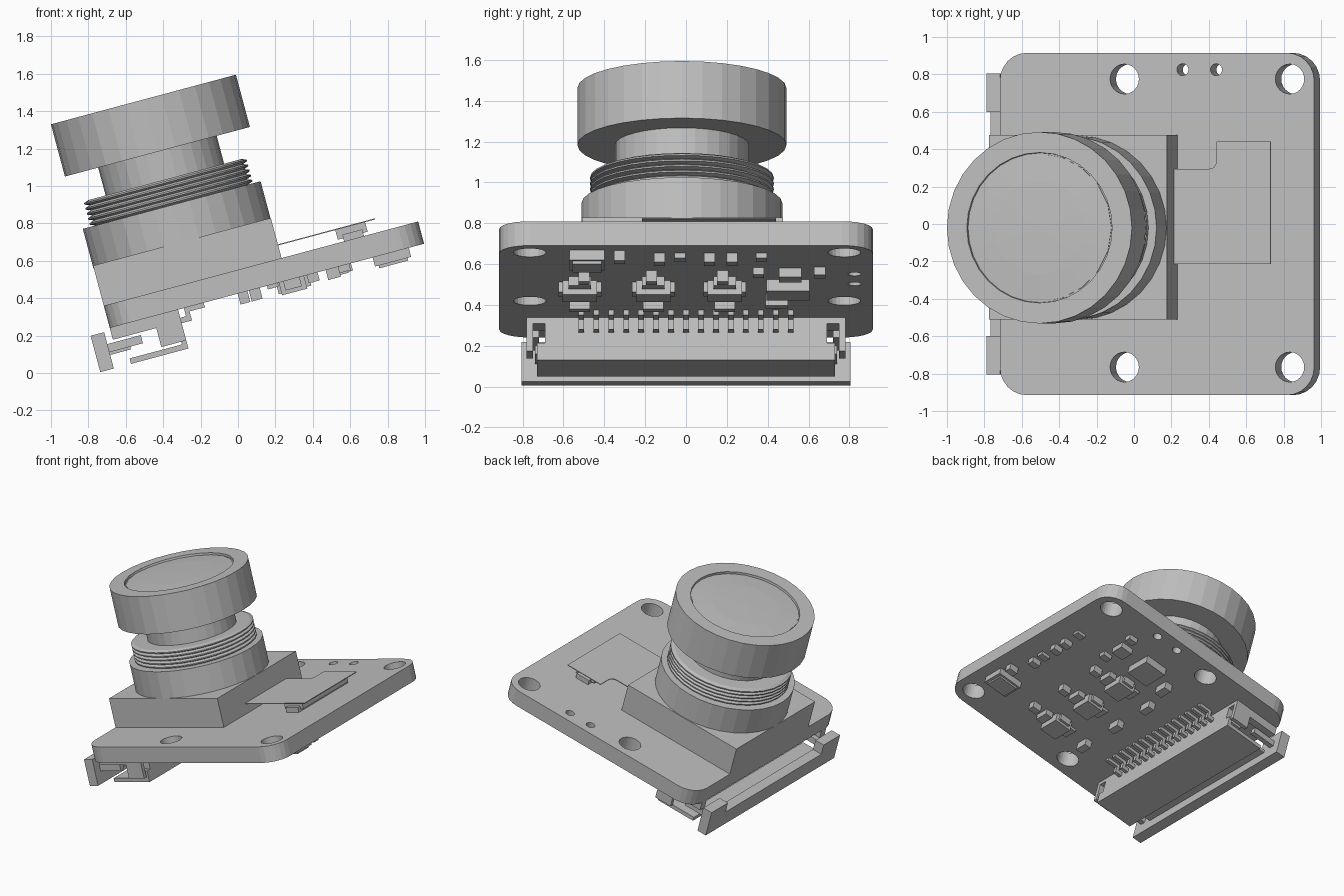
import bpy
import bmesh
from math import radians, cos, sin, pi
from mathutils import Matrix, Vector

cube = bpy.data.objects.get("Cube")
if cube:
    bpy.data.objects.remove(cube, do_unlink=True)

# Everything is laid out flat (u along board, y across, w up), then tilted
TILT = Matrix.Rotation(radians(-15), 4, 'Y')
LENS_U, LENS_Y = -0.11, -0.02
BOARD_LOW, BOARD_TOP = 0.41, 0.533

grey = bpy.data.materials.new("plain_grey")
grey.use_nodes = True
grey.diffuse_color = (0.52, 0.52, 0.52, 1)
grey.node_tree.nodes["Principled BSDF"].inputs["Base Color"].default_value = (0.52, 0.52, 0.52, 1)


def finish(name, bm):
    bmesh.ops.recalc_face_normals(bm, faces=bm.faces[:])
    mesh = bpy.data.meshes.new(name)
    bm.to_mesh(mesh)
    bm.free()
    mesh.transform(TILT)
    mesh.materials.append(grey)
    obj = bpy.data.objects.new(name, mesh)
    bpy.context.collection.objects.link(obj)
    return obj


def add_box(bm, u, y, w):
    size = Vector((u[1] - u[0], y[1] - y[0], w[1] - w[0]))
    mid = Vector((sum(u), sum(y), sum(w))) / 2
    bmesh.ops.create_cube(bm, size=1, matrix=Matrix.Translation(mid) @ Matrix.Diagonal(size).to_4x4())


def boxes(name, items):
    bm = bmesh.new()
    for item in items:
        add_box(bm, *item)
    return finish(name, bm)


def prism(name, points, low, high, across=False):
    """Extrude a (u, y) outline upward, or a (u, w) outline across the board."""
    bm = bmesh.new()
    verts = [bm.verts.new((a, low, b) if across else (a, b, low)) for a, b in points]
    face = bm.faces.new(verts)
    out = bmesh.ops.extrude_face_region(bm, geom=[face])
    move = Vector((0, high - low, 0)) if across else Vector((0, 0, high - low))
    bmesh.ops.translate(bm, vec=move, verts=[v for v in out["geom"] if isinstance(v, bmesh.types.BMVert)])
    return finish(name, bm)


def lathe(name, profile, sides=32):
    bm = bmesh.new()
    rings = []
    for r, w in profile:
        count = sides if r > 0 else 1
        rings.append([bm.verts.new((LENS_U + r * cos(2 * pi * i / sides),
                                    LENS_Y + r * sin(2 * pi * i / sides), w)) for i in range(count)])
    for a, b in zip(rings, rings[1:]):
        for i in range(sides):
            j = (i + 1) % sides
            corners = [a[i % len(a)], a[j % len(a)], b[j % len(b)], b[i % len(b)]]
            bm.faces.new(list(dict.fromkeys(corners)))
    return finish(name, bm)


# Circuit board with rounded corners
R = 0.15
outline = []
for k, (u, y) in enumerate([(1.14, 0.915), (-0.60, 0.915), (-0.60, -0.915), (1.14, -0.915)]):
    cu = u - R if u > 0 else u + R
    cy = y - R if y > 0 else y + R
    for i in range(7):
        a = pi / 2 * (k + i / 6)
        outline.append((cu + R * cos(a), cy + R * sin(a)))
board = prism("circuit_board", outline, BOARD_LOW, BOARD_TOP)

# Mounting holes and two small pin holes
bm = bmesh.new()
holes = [(u, y, 0.08) for u in (0.09, 1.005) for y in (-0.765, 0.775)]
holes += [(u, 0.825, 0.032) for u in (0.412, 0.598)]
for u, y, r in holes:
    bmesh.ops.create_cone(bm, cap_ends=True, segments=24, radius1=r, radius2=r, depth=0.4,
                          matrix=Matrix.Translation((u, y, 0.47)))
cutter = finish("hole_cutter", bm)
cutter.hide_render = True
cut = board.modifiers.new("holes", 'BOOLEAN')
cut.operation = 'DIFFERENCE'
cut.solver = 'EXACT'
cut.object = cutter
bpy.context.view_layer.objects.active = board
bpy.ops.object.modifier_apply(modifier="holes")
bpy.data.objects.remove(cutter, do_unlink=True)

# Lens mount block and ring
boxes("lens_mount", [((-0.60, 0.384), (-0.51, 0.475), (BOARD_TOP, 0.755))])
lathe("mount_ring", [(0, 0.74), (0.492, 0.74), (0.492, 0.959), (0, 0.959)])

# Threaded barrel
thread = [(0, 0.95), (0.425, 0.95)]
for i in range(5):
    base = 0.96 + i * 0.028
    thread += [(0.425, base), (0.45, base + 0.01), (0.45, base + 0.018)]
thread += [(0.425, 1.1), (0, 1.1)]
lathe("threaded_barrel", thread)
lathe("lens_neck", [(0, 1.09), (0.328, 1.09), (0.328, 1.26), (0, 1.26)])

# Lens head with a shallow glass recess
lathe("lens_head", [(0, 1.254), (0.512, 1.254), (0.512, 1.543), (0.402, 1.543), (0.4, 1.525), (0, 1.525)])
lathe("lens_glass", [(0, 1.52), (0.395, 1.52), (0.395, 1.53), (0.25, 1.538), (0, 1.542)], 20)

# Flat flex cable and its socket on top of the board
prism("flex_cable", [(0.38, -0.215), (0.92, -0.215), (0.92, 0.44), (0.62, 0.44), (0.62, 0.33),
                     (0.605, 0.302), (0.58, 0.295), (0.38, 0.295)], 0.603, 0.609)
boxes("flex_socket", [((0.70, 0.865), (-0.17, 0.39), (0.55, 0.603)),
                      ((0.73, 0.84), (-0.20, 0.42), (BOARD_TOP, 0.57))])

# Ribbon connector below: a hollow body open toward the latch
prism("connector_body", [(-0.54, 0.195), (-0.222, 0.195), (-0.222, 0.41), (-0.36, 0.41), (-0.36, 0.28),
                         (-0.245, 0.26), (-0.245, 0.225), (-0.54, 0.225)], -0.65, 0.65, True)


def pair(u, y, w):
    return [(u, y, w), (u, (-y[1], -y[0]), w)]


ends = pair((-0.54, -0.222), (0.65, 0.73), (0.195, 0.225))
ends += pair((-0.25, -0.222), (0.65, 0.73), (0.195, 0.28))
ends += pair((-0.36, -0.222), (0.65, 0.69), (0.28, 0.41))
ends += pair((-0.36, -0.222), (0.69, 0.78), (0.38, 0.41))
ends += pair((-0.36, -0.222), (0.75, 0.78), (0.24, 0.38))
ends += pair((-0.60, -0.36), (0.72, 0.78), (0.345, 0.41))
boxes("connector_ends", ends)

# Sliding latch bar with taller ends and arms
latch = [((-0.71, -0.635), (-0.60, 0.60), (0.195, 0.315))]
latch += pair((-0.71, -0.635), (0.60, 0.805), (0.195, 0.396))
latch += pair((-0.64, -0.45), (0.70, 0.74), (0.285, 0.33))
latch += [((-0.64, -0.52), (-0.64, 0.64), (0.27, 0.295))]
boxes("connector_latch", latch)

# Row of connector pins
pins = []
for i in range(15):
    y = (i - 7) * 0.0733
    pins += [((-0.24, -0.17), (y - 0.014, y + 0.014), (0.335, 0.365)),
             ((-0.19, -0.165), (y - 0.014, y + 0.014), (0.335, BOARD_LOW)),
             ((-0.17, -0.08), (y - 0.014, y + 0.014), (0.385, BOARD_LOW))]
boxes("connector_pins", pins)


# Surface parts under the board, given as u, y, half sizes and height
def part(u, y, hu, hy, h):
    return ((u - hu, u + hu), (y - hy, y + hy), (BOARD_LOW - h, BOARD_LOW))


for i, y in enumerate((-0.52, -0.16, 0.19)):
    boxes(f"transistor_{i + 1}", [part(0.405, y, 0.07, 0.085, 0.07), part(0.405, y, 0.045, 0.105, 0.05),
                                  part(0.52, y, 0.03, 0.055, 0.045), part(0.30, y, 0.03, 0.055, 0.02)])
    boxes(f"capacitor_{i + 1}", [part(0.135, y, 0.027, 0.05, 0.06)])

boxes("crystal", [part(0.955, -0.485, 0.10, 0.085, 0.05), part(0.955, -0.485, 0.08, 0.07, 0.065)])
boxes("main_chip", [part(0.41, 0.50, 0.09, 0.105, 0.06), part(0.66, 0.51, 0.05, 0.055, 0.045),
                    part(0.20, 0.445, 0.03, 0.055, 0.06)])
small = [(1.01, -0.325, 0.05), (0.96, -0.13, 0.045), (0.96, -0.03, 0.025), (0.96, 0.115, 0.045),
         (0.96, 0.225, 0.045), (0.96, 0.37, 0.025), (0.69, 0.355, 0.035), (0.70, 0.655, 0.04),
         (0.63, -0.50, 0.055), (0.63, -0.17, 0.055), (0.63, 0.18, 0.055)]
boxes("small_resistors", [part(u, y, 0.035, 0.027, h) for u, y, h in small])
